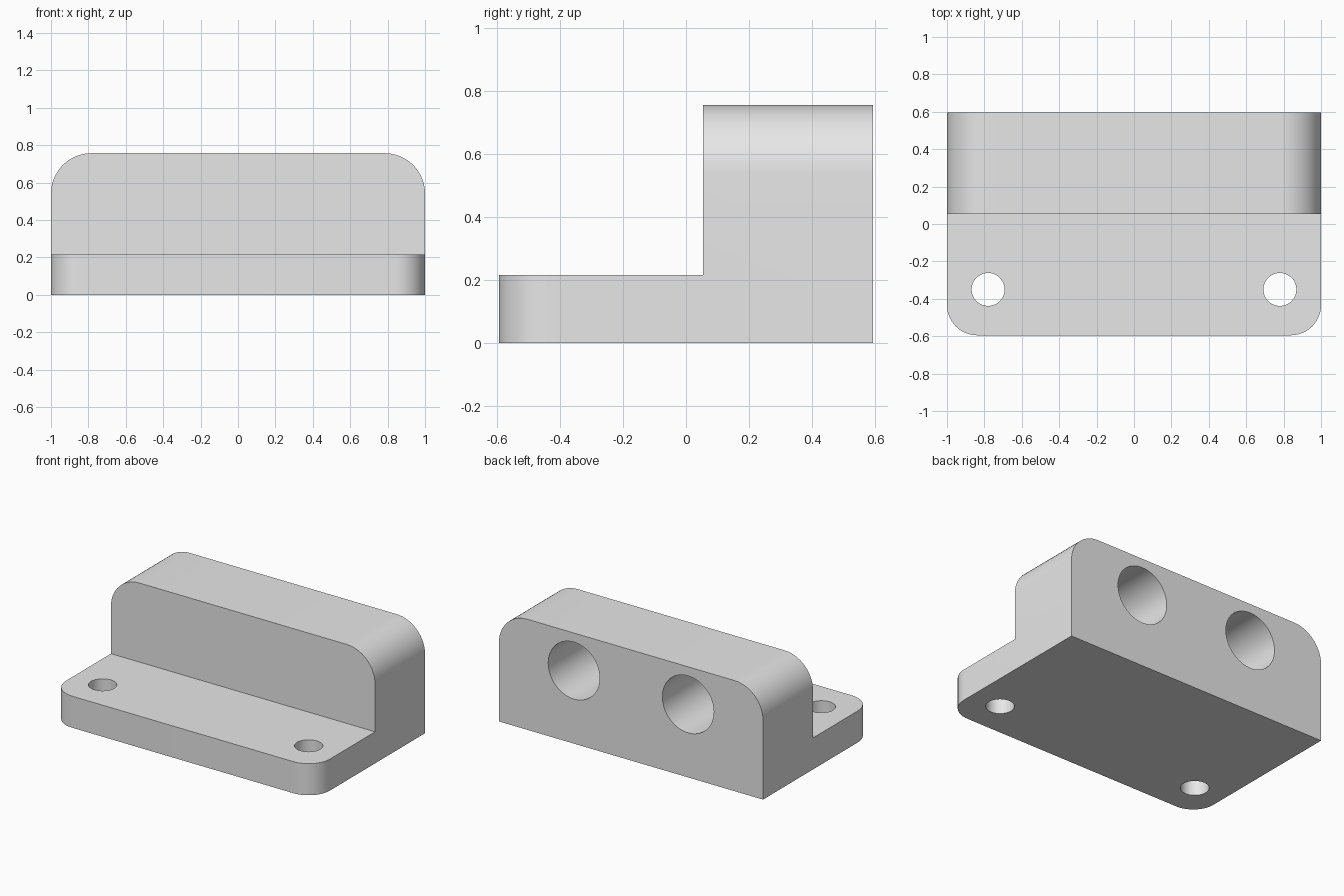
import bpy
import bmesh
from math import pi, radians

cube = bpy.data.objects.get("Cube")
if cube:
    bpy.data.objects.remove(cube, do_unlink=True)

HALF_X, HALF_Y = 1.0, 0.595
BASE_Z, TOP_Z, STEP_Y = 0.216, 0.757, 0.054

# Plain grey material
grey = bpy.data.materials.new("plain_grey")
grey.use_nodes = True
colour = (0.8, 0.8, 0.8, 1)
grey.diffuse_color = colour
grey.node_tree.nodes["Principled BSDF"].inputs["Base Color"].default_value = colour

# Bracket body: L-shaped side profile extruded across the width
bm = bmesh.new()
profile = [(-HALF_Y, 0), (HALF_Y, 0), (HALF_Y, TOP_Z),
           (STEP_Y, TOP_Z), (STEP_Y, BASE_Z), (-HALF_Y, BASE_Z)]
side = bm.faces.new([bm.verts.new((-HALF_X, y, z)) for y, z in profile])
grown = bmesh.ops.extrude_face_region(bm, geom=[side])["geom"]
bmesh.ops.translate(bm, vec=(2 * HALF_X, 0, 0),
                    verts=[v for v in grown if isinstance(v, bmesh.types.BMVert)])
bmesh.ops.recalc_face_normals(bm, faces=bm.faces)


def round_edges(test, radius):
    edges = [e for e in bm.edges if all(test(v.co) for v in e.verts)
             and abs(e.verts[0].co.x - e.verts[1].co.x) < 1e-4]
    bmesh.ops.bevel(bm, geom=edges, offset=radius, segments=14,
                    profile=0.5, affect='EDGES')


# Rounded upper ends of the block and rounded front corners of the base
round_edges(lambda co: co.z > TOP_Z - 1e-4, 0.216)
round_edges(lambda co: co.y < -HALF_Y + 1e-4, 0.162)

mesh = bpy.data.meshes.new("bracket_body")
bm.to_mesh(mesh)
bm.free()
mesh.materials.append(grey)
body = bpy.data.objects.new("bracket_body", mesh)
bpy.context.collection.objects.link(body)


def drill(centre, radius, depth, rotation=(0, 0, 0)):
    bpy.ops.mesh.primitive_cylinder_add(vertices=64, radius=radius, depth=depth,
                                        location=centre, rotation=rotation)
    cutter = bpy.context.object
    cutter.name = "hole_cutter"
    cutter.hide_render = True
    cutter.data.materials.append(grey)
    cut = body.modifiers.new("hole", 'BOOLEAN')
    cut.operation, cut.solver, cut.object = 'DIFFERENCE', 'EXACT', cutter
    bpy.context.view_layer.objects.active = body
    bpy.ops.object.modifier_apply(modifier=cut.name)
    bpy.data.objects.remove(cutter, do_unlink=True)


# Screw holes through the base and deep blind sockets in the back
SOCKET, EXTRA = 0.48, 0.1
for s in (-1, 1):
    drill((s * 0.78, -0.35, BASE_Z / 2), 0.088, 0.5)
    drill((s * 0.432, HALF_Y + (EXTRA - SOCKET) / 2, 0.5), 0.195,
          SOCKET + EXTRA, (pi / 2, 0, 0))

bpy.ops.object.select_all(action='DESELECT')
body.select_set(True)
bpy.context.view_layer.objects.active = body
bpy.ops.object.shade_smooth_by_angle(angle=radians(30))
